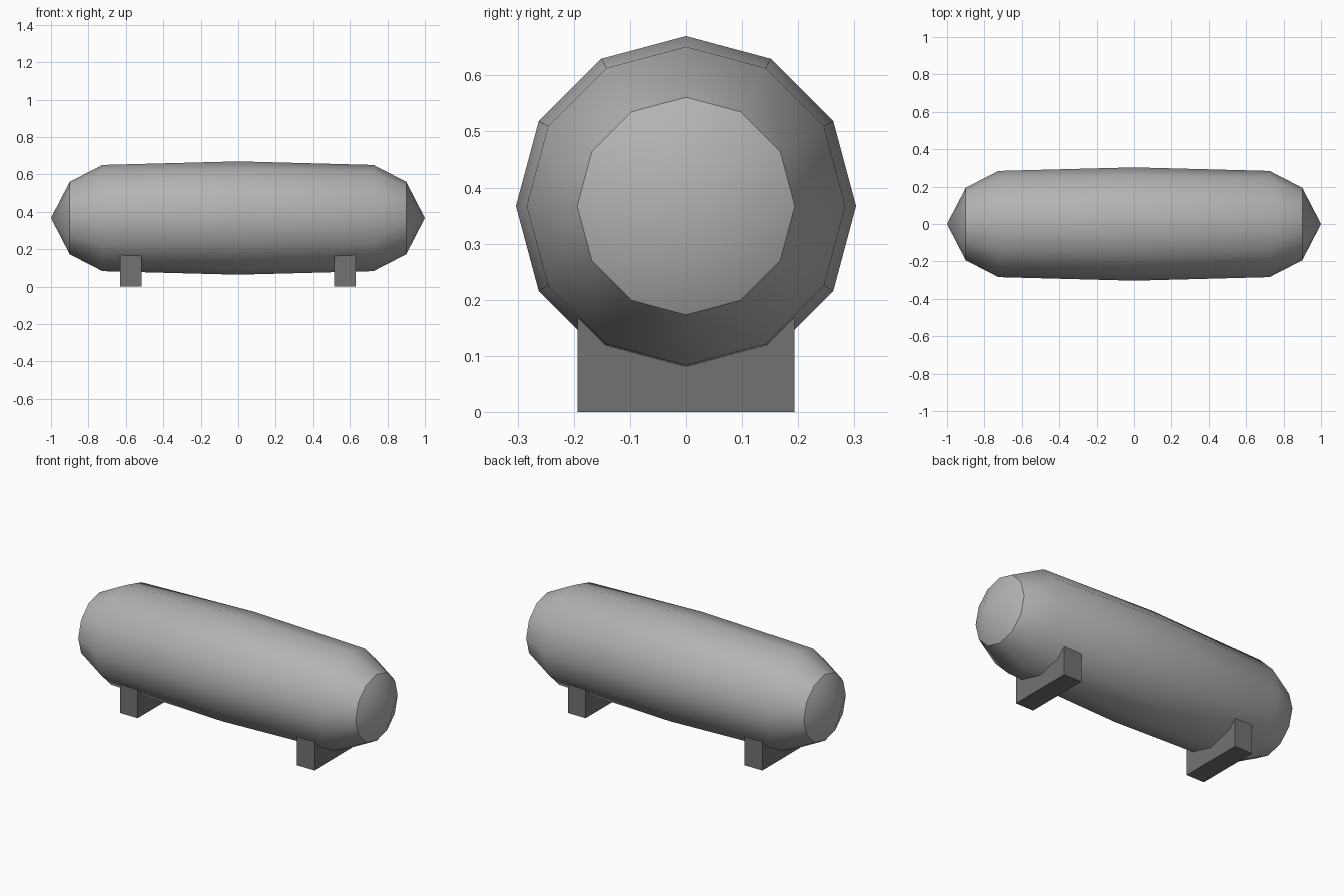
import bpy, bmesh
from math import radians, sin, cos, tau
from mathutils import Vector

cube = bpy.data.objects.get("Cube")
if cube:
    bpy.data.objects.remove(cube, do_unlink=True)


def material(name, grey):
    mat = bpy.data.materials.new(name)
    mat.use_nodes = True
    colour = (grey, grey, grey, 1)
    mat.diffuse_color = colour
    mat.node_tree.nodes["Principled BSDF"].inputs["Base Color"].default_value = colour
    return mat


def make_object(name, bm, mat):
    bmesh.ops.recalc_face_normals(bm, faces=bm.faces)
    mesh = bpy.data.meshes.new(name)
    bm.to_mesh(mesh)
    bm.free()
    mesh.materials.append(mat)
    obj = bpy.data.objects.new(name, mesh)
    bpy.context.collection.objects.link(obj)
    return obj


tank_grey = material("light grey steel", 0.45)
saddle_grey = material("dark grey steel", 0.17)

AXIS_Z = 0.367
SIDES = 12

# Tank: twelve-sided rings along x, closed by pointed end cones
bm = bmesh.new()
rings = []
for x, r in [(-0.9, 0.194), (-0.725, 0.284), (0, 0.303), (0.725, 0.284), (0.9, 0.194)]:
    rings.append([bm.verts.new((x, r * sin(tau * i / SIDES), AXIS_Z + r * cos(tau * i / SIDES)))
                  for i in range(SIDES)])
for a, b in zip(rings, rings[1:]):
    for i in range(SIDES):
        j = (i + 1) % SIDES
        bm.faces.new((a[i], a[j], b[j], b[i]))
for ring, x in ((rings[0], -1), (rings[-1], 1)):
    tip = bm.verts.new((x, 0, AXIS_Z))
    for i in range(SIDES):
        bm.faces.new((ring[i], ring[(i + 1) % SIDES], tip))
tank = make_object("tank", bm, tank_grey)

# Smooth body with a crisp edge around the end cones
bpy.ops.object.select_all(action="DESELECT")
tank.select_set(True)
bpy.context.view_layer.objects.active = tank
bpy.ops.object.shade_smooth_by_angle(angle=radians(32))

# Saddles: one block under each end
for side, x in (("right", -0.573), ("left", 0.573)):
    bm = bmesh.new()
    bmesh.ops.create_cube(bm, size=1)
    bmesh.ops.scale(bm, vec=Vector((0.115, 0.386, 0.17)), verts=bm.verts)
    bmesh.ops.translate(bm, vec=Vector((x, 0, 0.085)), verts=bm.verts)
    make_object(side + "_saddle", bm, saddle_grey)
